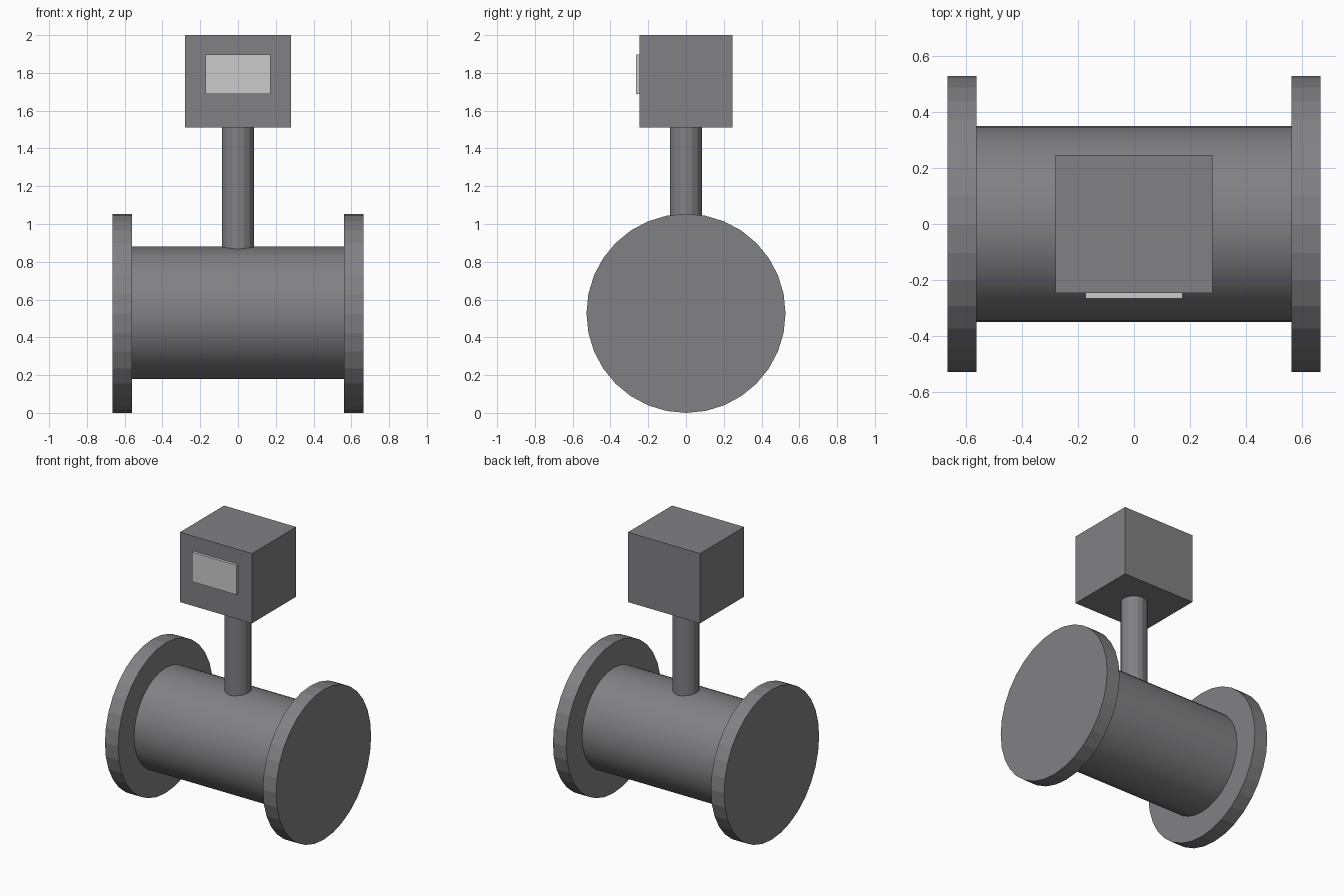
import bpy
from math import pi

if "Cube" in bpy.data.objects:
    bpy.data.objects.remove(bpy.data.objects["Cube"])

AXIS_Z = 0.53  # height of the pipe centreline


def material(name, value):
    m = bpy.data.materials.new(name)
    m.diffuse_color = (value, value, value * 1.04, 1)
    m.use_nodes = True
    m.node_tree.nodes["Principled BSDF"].inputs["Base Color"].default_value = m.diffuse_color
    return m


dark = material("dark_grey", 0.22)
light = material("light_grey", 0.6)


def finish(name, mat):
    ob = bpy.context.object
    ob.name = name
    ob.data.materials.append(mat)
    return ob


def cylinder(name, radius, length, loc, sides, along_x=False):
    rot = (0, pi / 2, 0) if along_x else (0, 0, 0)
    bpy.ops.mesh.primitive_cylinder_add(vertices=sides, radius=radius, depth=length,
                                        location=loc, rotation=rot)
    return finish(name, dark)


def box(name, size, loc, mat):
    bpy.ops.mesh.primitive_cube_add(size=1, location=loc)
    ob = finish(name, mat)
    ob.scale = size
    bpy.ops.object.transform_apply(location=False, rotation=False, scale=True)
    return ob


# Pipe body, smooth shaded
cylinder("pipe_body", 0.35, 1.126, (0, 0, AXIS_Z), 32, True)
bpy.ops.object.shade_smooth_by_angle(angle=pi / 6)

# End flanges, flat faceted
for side, label in ((-1, "left"), (1, "right")):
    cylinder(label + "_flange", 0.527, 0.103, (side * 0.6135, 0, 0.527), 32, True)

# Neck from the pipe up to the housing
cylinder("neck", 0.086, 0.71, (0, 0, 1.155), 16)

# Housing and its display on the front
box("housing", (0.56, 0.49, 0.49), (0, 0, 1.755), dark)
box("display", (0.345, 0.04, 0.207), (0, -0.245, 1.793), light)
